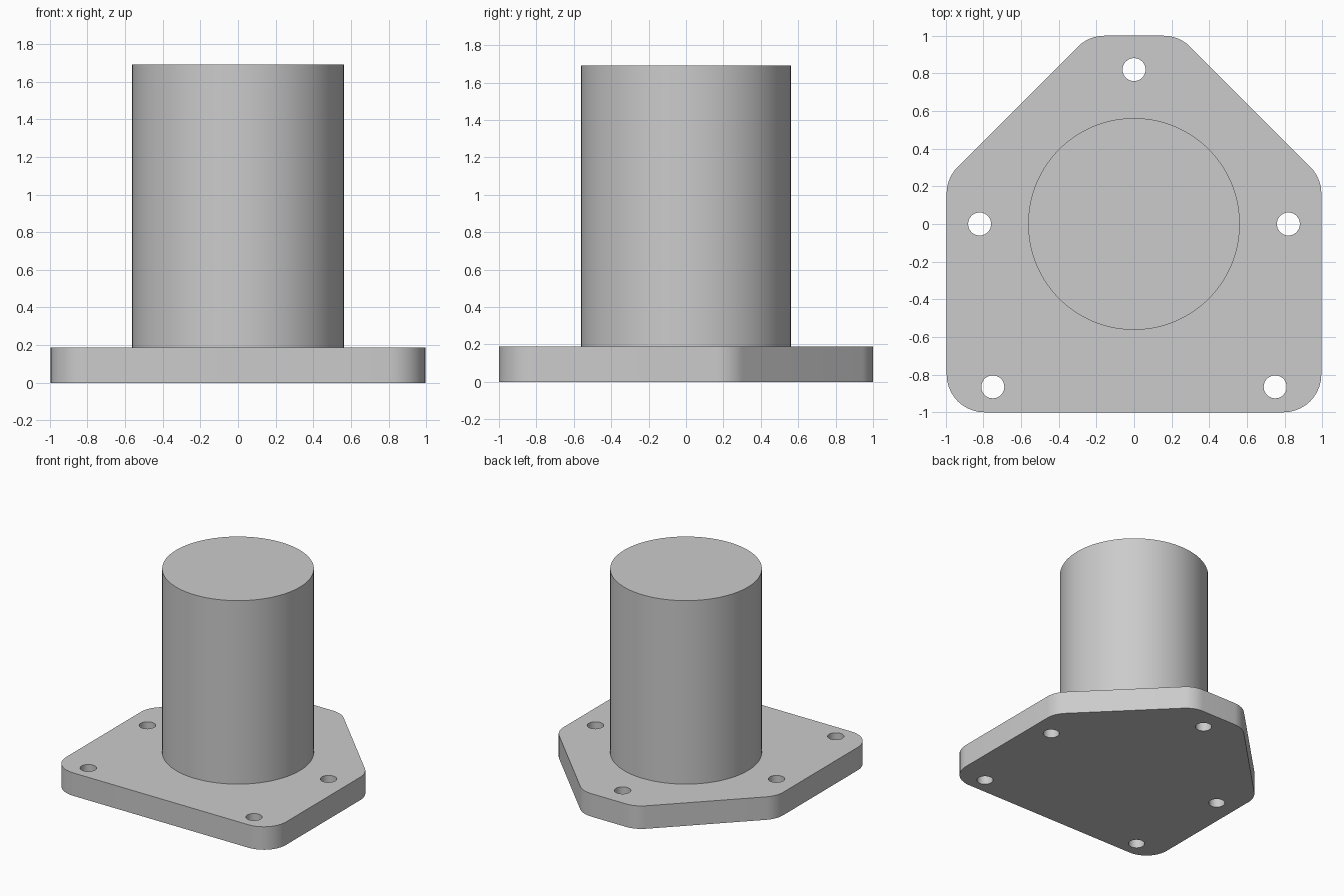
import bpy
import bmesh
import math
from mathutils import Vector

cube = bpy.data.objects.get("Cube")
if cube:
    bpy.data.objects.remove(cube, do_unlink=True)

PLATE_TOP = 0.188
POST_TOP = 1.69
CORNER_RADIUS = 0.2

grey = bpy.data.materials.new("plain grey")
grey.use_nodes = True
colour = (0.6, 0.6, 0.6, 1)
grey.diffuse_color = colour
grey.node_tree.nodes["Principled BSDF"].inputs["Base Color"].default_value = colour


def rounded(corners, radius, steps=10):
    """Round every corner of a counter-clockwise convex outline."""
    points = []
    for i, corner in enumerate(corners):
        p = Vector(corner)
        a = (Vector(corners[i - 1]) - p).normalized()
        b = (Vector(corners[(i + 1) % len(corners)]) - p).normalized()
        half = a.angle(b) / 2
        centre = p + (a + b).normalized() * radius / math.sin(half)
        start = p + a * radius / math.tan(half) - centre
        turn = math.pi - 2 * half
        for k in range(steps + 1):
            t = turn * k / steps
            c, s = math.cos(t), math.sin(t)
            points.append(centre + Vector((start.x * c - start.y * s,
                                           start.x * s + start.y * c)))
    return points


def cylinder(name, radius, low, high, x=0, y=0, sides=96):
    bpy.ops.mesh.primitive_cylinder_add(vertices=sides, radius=radius, depth=high - low,
                                        location=(x, y, (low + high) / 2))
    obj = bpy.context.object
    obj.name = name
    obj.data.materials.append(grey)
    return obj


def smooth(obj):
    bpy.ops.object.select_all(action="DESELECT")
    obj.select_set(True)
    bpy.context.view_layer.objects.active = obj
    bpy.ops.object.shade_smooth_by_angle(angle=math.radians(30))


# Base plate: square with two cut-off back corners, all corners rounded
right_side = [(0.995, -1), (0.995, 0.245), (0.24, 1)]
outline = right_side + [(-x, y) for x, y in reversed(right_side)]
bm = bmesh.new()
face = bm.faces.new([bm.verts.new((p.x, p.y, 0)) for p in rounded(outline, CORNER_RADIUS)])
top = bmesh.ops.extrude_face_region(bm, geom=[face], use_keep_orig=True)
bmesh.ops.translate(bm, vec=(0, 0, PLATE_TOP),
                    verts=[g for g in top["geom"] if isinstance(g, bmesh.types.BMVert)])
bmesh.ops.recalc_face_normals(bm, faces=bm.faces)
mesh = bpy.data.meshes.new("base_plate")
bm.to_mesh(mesh)
bm.free()
mesh.materials.append(grey)
plate = bpy.data.objects.new("base_plate", mesh)
bpy.context.collection.objects.link(plate)

# Bolt holes through the plate
holes = [(0, 0.82), (0.82, 0), (-0.82, 0), (0.75, -0.865), (-0.75, -0.865)]
for x, y in holes:
    cutter = cylinder("hole_cutter", 0.061, -0.1, PLATE_TOP + 0.1, x, y, 40)
    cutter.hide_render = True
    cut = plate.modifiers.new("bolt_hole", "BOOLEAN")
    cut.operation = "DIFFERENCE"
    cut.solver = "EXACT"
    cut.object = cutter
    bpy.context.view_layer.objects.active = plate
    bpy.ops.object.modifier_apply(modifier=cut.name)
    bpy.data.objects.remove(cutter, do_unlink=True)
smooth(plate)

# Solid round post standing on the plate
smooth(cylinder("post", 0.5625, PLATE_TOP, POST_TOP))
